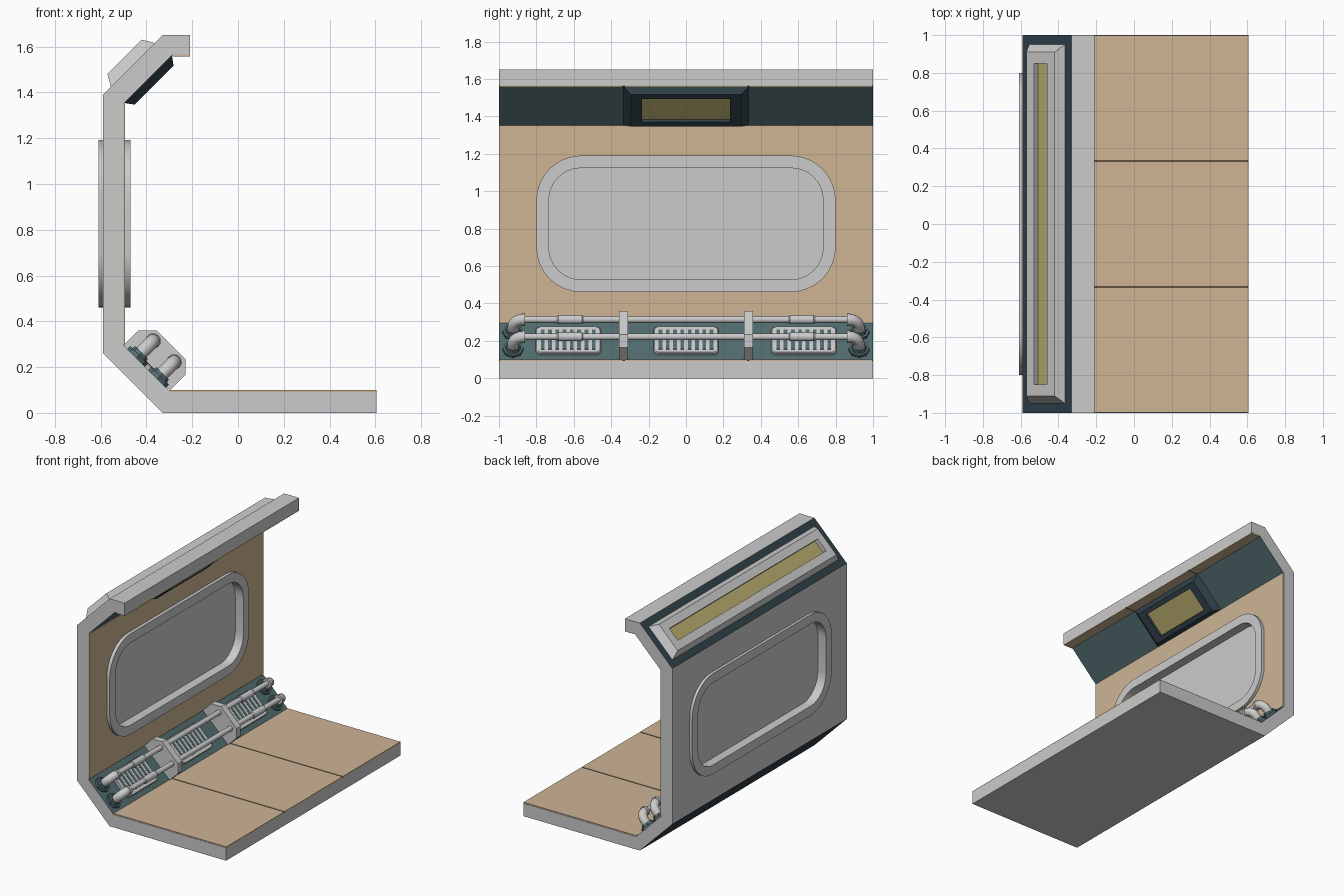
import bpy, bmesh, math
from mathutils import Vector, Matrix

if "Cube" in bpy.data.objects:
    bpy.data.objects.remove(bpy.data.objects["Cube"])


def material(name, rgb):
    m = bpy.data.materials.new(name)
    m.diffuse_color = (*rgb, 1)
    m.use_nodes = True
    m.node_tree.nodes["Principled BSDF"].inputs["Base Color"].default_value = m.diffuse_color
    return m


GREY = material("light grey", (0.60, 0.60, 0.60))
TAN = material("tan", (0.62, 0.46, 0.30))
TEAL = material("teal", (0.085, 0.15, 0.16))
NAVY = material("dark navy", (0.03, 0.052, 0.068))
LAMP = material("lamp yellow", (0.48, 0.41, 0.155))
BROWN = material("dark brown", (0.12, 0.085, 0.05))


def loft(name, rings, mats, M=Matrix(), cap=True, closed=False, smooth=False):
    """Skin quads between rings of points; the last cap uses the last material."""
    bm = bmesh.new()
    vr = [[bm.verts.new(M @ Vector(p)) for p in r] for r in rings]
    n = len(rings[0])
    pairs = list(zip(vr, vr[1:])) + ([(vr[-1], vr[0])] if closed else [])
    for a, b in pairs:
        for i in range(n):
            j = (i + 1) % n
            bm.faces.new((a[i], a[j], b[j], b[i]))
    if cap and not closed:
        bm.faces.new(vr[0])
        bm.faces.new(vr[-1]).material_index = len(mats) - 1
    bmesh.ops.recalc_face_normals(bm, faces=bm.faces)
    me = bpy.data.meshes.new(name)
    bm.to_mesh(me)
    bm.free()
    for m in mats:
        me.materials.append(m)
    if smooth:
        me.shade_smooth()
        me.set_sharp_from_angle(angle=math.radians(35))
    ob = bpy.data.objects.new(name, me)
    bpy.context.collection.objects.link(ob)
    return ob


def prism(name, pts, y0, y1, mats):
    return loft(name, [[(x, y, z) for x, z in pts] for y in (y0, y1)], mats)


def box(name, x0, x1, y0, y1, z0, z1, mat, M=Matrix()):
    return loft(name, [[(x0, y0, z), (x1, y0, z), (x1, y1, z), (x0, y1, z)] for z in (z0, z1)], [mat], M)


def rounded(w, h, r, seg=8):
    """Rounded rectangle as (a, b) pairs from half sizes."""
    pts = []
    for k, (sx, sy) in enumerate(((1, 1), (-1, 1), (-1, -1), (1, -1))):
        for i in range(seg + 1):
            t = math.pi / 2 * (k + i / seg)
            pts.append((sx * (w - r) + r * math.cos(t), sy * (h - r) + r * math.sin(t)))
    return pts


def frame(x, z, s, n):
    """Local axes on a sloped panel: along slope, along y, outwards."""
    s, n = Vector(s).normalized(), Vector(n).normalized()
    return Matrix(((s.x, 0, n.x, x), (s.y, 1, n.y, 0), (s.z, 0, n.z, z), (0, 0, 0, 1)))


def tube(name, pts, radii, s, M, mat, sides=16):
    """Tube along (y, n) points at slope position s."""
    P = [Vector(p) for p in pts]
    rings = []
    for i, p in enumerate(P):
        t = (P[min(i + 1, len(P) - 1)] - P[max(i - 1, 0)]).normalized()
        ring = []
        for k in range(sides):
            a = 2 * math.pi * k / sides
            c, d = radii[i] * math.cos(a), radii[i] * math.sin(a)
            ring.append((s + c, p.x - t.y * d, p.y + t.x * d))
        rings.append(ring)
    return loft(name, rings, [mat], M, smooth=True)


def bezel(name, M, base, top, opening, height, depth, mat):
    """Tapered lamp housing with a recessed light."""
    def ring(hw, hl, n):
        return [(-hw, -hl, n), (hw, -hl, n), (hw, hl, n), (-hw, hl, n)]
    loft(name, [ring(*base, 0), ring(*top, height), ring(*opening, height),
                ring(*opening, height - depth)], [mat, LAMP], M)


# Shell cross-section, chamfers coloured by direction
shell = prism("hull_shell", [(0.605, 0), (-0.33, 0), (-0.59, 0.26), (-0.59, 1.39), (-0.33, 1.65),
                             (-0.21, 1.65), (-0.21, 1.565), (-0.285, 1.565), (-0.5, 1.35),
                             (-0.5, 0.295), (-0.297, 0.092), (0.605, 0.092)], -1, 1, [GREY, NAVY, TEAL])
for p in shell.data.polygons:
    if abs(p.normal.x) > 0.3 and abs(p.normal.z) > 0.3:
        p.material_index = 1 if p.normal.x < 0 else 2
    elif abs(p.normal.y) > 0.9:
        p.material_index = 0

# Tan wall lining
wall = box("wall_panel", -0.501, -0.493, -0.998, 0.998, 0.298, 1.352, TAN)

# Floor and ceiling tiles with dark joints
for i in range(3):
    y0 = -1 + i * 2 / 3
    a, b = y0 + (0.006 if i else 0.002), y0 + 2 / 3 - (0.006 if i < 2 else 0.002)
    prism("floor_tile", [(-0.298, 0.091), (0.605, 0.091), (0.605, 0.1), (-0.3, 0.1)], a, b, [TAN])
    box("ceiling_tile", -0.285, -0.21, a, b, 1.557, 1.566, TAN)
for y in (-1 / 3, 1 / 3):
    box("floor_joint", -0.298, 0.605, y - 0.007, y + 0.007, 0.091, 0.097, BROWN)
    box("ceiling_joint", -0.285, -0.21, y - 0.007, y + 0.007, 1.56, 1.566, BROWN)

# Window: opening, frame and pane
ZC = 0.826


def window_ring(w, h, r, x):
    return [(x, a, ZC + b) for a, b in rounded(w, h, r)]


cutter = loft("window_cutter", [window_ring(0.765, 0.33, 0.2, x) for x in (-0.7, -0.4)], [GREY])
cutter.hide_render = True
for ob in (shell, wall):
    mod = ob.modifiers.new("opening", 'BOOLEAN')
    mod.object = cutter
    mod.operation = 'DIFFERENCE'
    bpy.context.view_layer.objects.active = ob
    bpy.ops.object.modifier_apply(modifier="opening")
bpy.data.objects.remove(cutter)
outer, inner = (0.8, 0.365, 0.24), (0.733, 0.298, 0.17)
loft("window_frame", [window_ring(*outer, -0.61), window_ring(*outer, -0.47),
                      window_ring(*inner, -0.47), window_ring(*inner, -0.61)], [GREY], closed=True, smooth=True)
loft("window_pane", [window_ring(*inner, x) for x in (-0.545, -0.535)], [GREY])

# Outer roof light and inner ceiling lamp
bezel("roof_light", frame(-0.46, 1.52, (1, 0, 1), (-1, 0, 1)),
      (0.135, 0.95), (0.106, 0.91), (0.048, 0.85), 0.05, 0.03, GREY)
bezel("ceiling_lamp", frame(-0.3925, 1.4575, (1, 0, 1), (1, 0, -1)),
      (0.147, 0.335), (0.12, 0.295), (0.088, 0.235), 0.037, 0.022, NAVY)

# Lower service panel: vents, pipes and brackets
LOW = frame(-0.399, 0.194, (1, 0, -1), (1, 0, 1))
for yc in (-0.63, 0, 0.63):
    plate = [[(b * k, yc + a * k, n) for a, b in rounded(0.175, 0.1, 0.03, 4)]
             for n, k in ((0, 1), (0.016, 1), (0.02, 0.97))]
    loft("vent_plate", plate, [GREY], LOW)
    for i in range(8):
        y = yc + (i - 3.5) * 0.039
        box("vent_slot", -0.075, 0.075, y - 0.01, y + 0.01, 0.018, 0.0215, TEAL, LOW)

PN = 0.105
for s in (-0.065, 0.065):
    tube("pipe", [(-0.87, PN), (0.87, PN)], [0.018] * 2, s, LOW, GREY)
    for d in (-1, 1):
        tube("pipe_sleeve", [(d * y, PN) for y in (0.55, 0.557, 0.683, 0.69)],
             [0.019, 0.024, 0.024, 0.019], s, LOW, GREY)
        bend = [(d * 0.925, 0.0)]
        for i in range(7):
            t = math.pi / 2 * i / 6
            bend.append((d * (0.87 + 0.055 * math.cos(t)), PN - 0.055 + 0.055 * math.sin(t)))
        tube("pipe_elbow", bend, [0.03] * 8, s, LOW, GREY)
        tube("elbow_collar", [(d * 0.878, PN), (d * 0.86, PN)], [0.034] * 2, s, LOW, GREY)
        tube("elbow_flange", [(d * 0.925, n) for n in (0, 0.018, 0.018, 0.034)],
             [0.055, 0.055, 0.042, 0.038], s, LOW, TEAL, 8)

for y in (-0.335, 0.335):
    prism("pipe_bracket", [(-0.5, 0.295), (-0.435, 0.36), (-0.355, 0.36), (-0.23, 0.235),
                           (-0.23, 0.165), (-0.297, 0.098)], y - 0.024, y + 0.024, [GREY])
